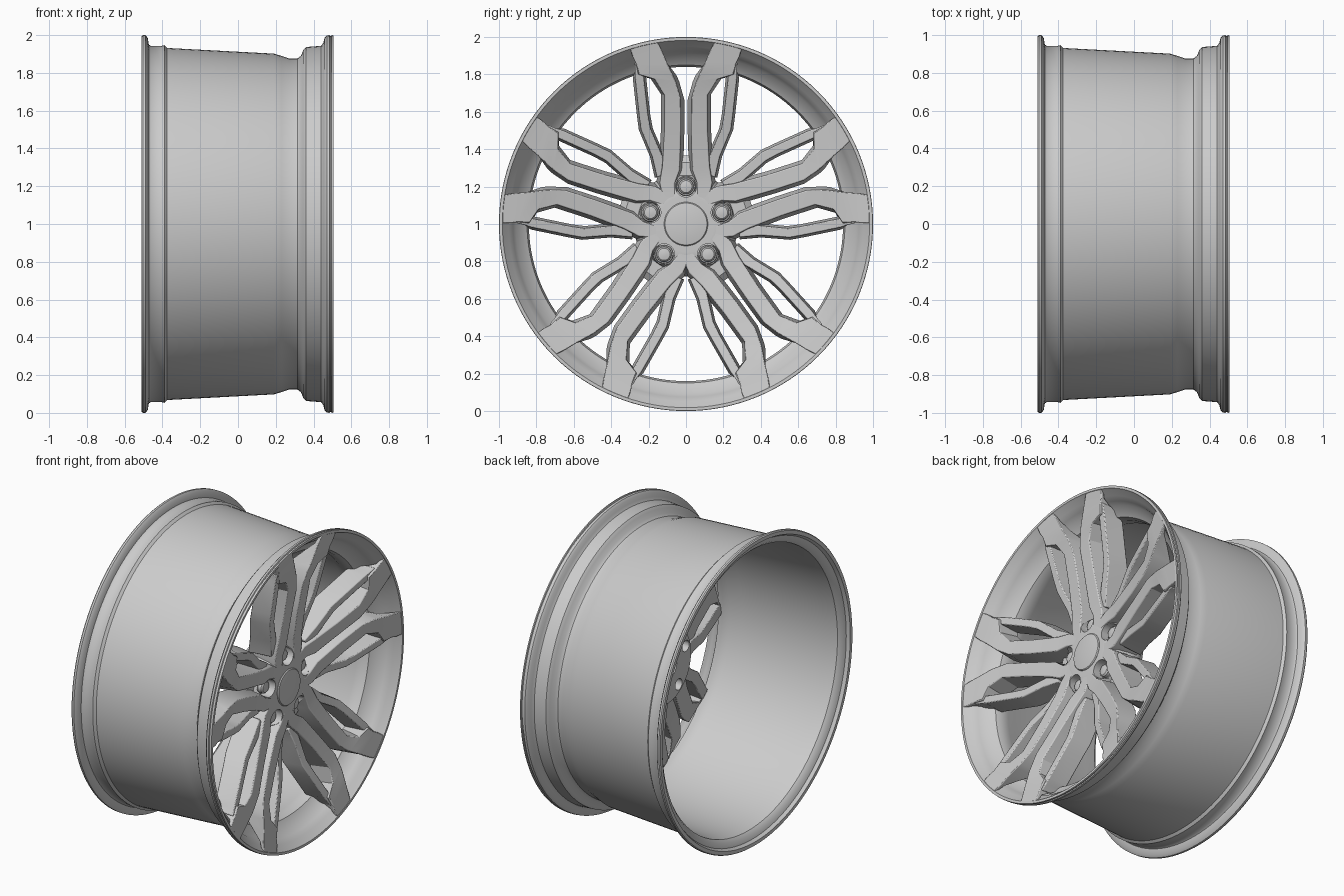
import bpy, bmesh, math

if "Cube" in bpy.data.objects:
    bpy.data.objects.remove(bpy.data.objects["Cube"])

def finish(name, bm, angle=30):
    bmesh.ops.recalc_face_normals(bm, faces=bm.faces)
    me = bpy.data.meshes.new(name)
    bm.to_mesh(me)
    bm.free()
    ob = bpy.data.objects.new(name, me)
    bpy.context.collection.objects.link(ob)
    smooth(ob, angle)
    return ob

def smooth(ob, angle=30):
    bpy.ops.object.select_all(action='DESELECT')
    ob.select_set(True)
    bpy.context.view_layer.objects.active = ob
    bpy.ops.object.shade_smooth_by_angle(angle=math.radians(angle))

def revolve(bm, profile, n, cy=0.0, cz=1.0, closed=False):
    """Spin (x, r) points about an axis parallel to x; r = 0 gives a pole."""
    rings = []
    for x, r in profile:
        if r == 0:
            rings.append([bm.verts.new((x, cy, cz))] * n)
        else:
            rings.append([bm.verts.new((x, cy + r * math.cos(2 * math.pi * i / n),
                                        cz + r * math.sin(2 * math.pi * i / n))) for i in range(n)])
    pairs = list(zip(rings, rings[1:])) + ([(rings[-1], rings[0])] if closed else [])
    for a, b in pairs:
        for i in range(n):
            j = (i + 1) % n
            bm.faces.new(list(dict.fromkeys((a[i], a[j], b[j], b[i]))))

def place(k, v, u, x):
    """Local spoke coordinates (v across, u outward) of lug k to world."""
    a = math.radians(90 + 72 * k)
    return (x, u * math.cos(a) + v * math.sin(a), 1 + u * math.sin(a) - v * math.cos(a))

def loft(bm, stations, k, side, draft):
    """Bar through stations (vL, uL, vR, uR, front x, back x), wider at the back."""
    rows = []
    for vl, ul, vr, ur, xf, xb in stations:
        d = draft / math.hypot(vr - vl, ur - ul)
        dv, du = (vr - vl) * d, (ur - ul) * d
        pts = [(vl, ul, xf), (vr, ur, xf), (vr + dv, ur + du, xb), (max(vl - dv, 0.008), ul - du, xb)]
        if ul > .8:   # no draft where the tip enters the rim
            pts[2], pts[3] = (vr, ur, xb), (vl, ul, xb)
        rows.append([bm.verts.new(place(k, side * v, u, x)) for v, u, x in pts])
    for a, b in zip(rows, rows[1:]):
        for i in range(4):
            j = (i + 1) % 4
            bm.faces.new((a[i], a[j], b[j], b[i]))
    bm.faces.new(rows[0])
    bm.faces.new(rows[-1])

# Rim barrel with drop centre and both lips
outer = [(-.51, .995), (-.503, 1), (-.49, 1), (-.478, .985), (-.472, .95), (-.46, .942), (-.41, .942),
         (-.39, .947), (-.375, .932), (.19, .902), (.23, .89), (.27, .877), (.315, .877), (.333, .89),
         (.345, .92), (.36, .937), (.44, .943), (.452, .96), (.458, .985), (.47, .998), (.485, 1),
         (.488, .994), (.493, .994), (.496, 1), (.505, .998)]
inner = [(.505, .982), (.495, .975), (.465, .948), (.435, .925), (.40, .91), (.36, .85), (.33, .84),
         (.27, .842), (.20, .868), (-.38, .903), (-.46, .912), (-.48, .93), (-.49, .96), (-.51, .972)]
bm = bmesh.new()
revolve(bm, outer + inner, 128, closed=True)
finish("rim_barrel", bm, 35)

# Five mirrored pairs of main spokes and thin side branches
main = [(.06, .13, .12, .13, .365, .19), (.06, .22, .14, .22, .367, .20), (.034, .29, .125, .31, .377, .22),
        (.028, .50, .115, .50, .412, .27), (.028, .67, .115, .69, .447, .31), (.056, .765, .17, .775, .466, .33),
        (.07, .795, .255, .80, .474, .335), (.10, .86, .268, .86, .485, .40),
        (.125, .92, .284, .89, .493, .465), (.155, .978, .30, .943, .504, .489)]
branch = [(.10, .27, .155, .25, .35, .19), (.125, .36, .18, .36, .366, .22), (.19, .51, .24, .505, .397, .26),
          (.203, .58, .250, .58, .415, .28), (.225, .78, .272, .78, .458, .325),
          (.23, .82, .272, .822, .465, .345), (.235, .86, .275, .865, .475, .41)]
for name, stations, draft in (("main_spokes", main, .02), ("side_branches", branch, .013)):
    bm = bmesh.new()
    for k in range(5):
        for side in (1, -1):
            loft(bm, stations, k, side, draft)
    ob = finish(name, bm)
    bev = ob.modifiers.new("soft_edges", 'BEVEL')
    bev.width, bev.segments, bev.limit_method = .005, 2, 'ANGLE'
    bev.angle_limit = math.radians(40)

# Webs joining each spoke pair beneath the lug pocket
bm = bmesh.new()
for k in range(5):
    loft(bm, [(-.045, .24, .045, .24, .29, .20), (-.045, .33, .045, .33, .29, .21),
              (-.045, .365, .045, .365, .26, .22)], k, 1, 0)
finish("spoke_webs", bm)

# Hub with front lug pockets, rear bolt holes and centre bore
bm = bmesh.new()
revolve(bm, [(.366, 0), (.366, .15), (.363, .205), (.35, .23), (.32, .25), (.26, .27), (.20, .28),
             (.17, .27), (.15, .25), (.135, .245), (.135, 0)], 80)
hub = finish("hub", bm)
bm = bmesh.new()
revolve(bm, [(.05, 0), (.05, .10), (.27, .10), (.27, 0)], 48)
for k in range(5):
    _, y, z = place(k, 0, .2, 0)
    revolve(bm, [(.265, 0), (.265, .056), (.45, .056), (.45, 0)], 32, y, z)
    revolve(bm, [(.05, 0), (.05, .036), (.21, .036), (.21, 0)], 24, y, z)
cutter = finish("hub_cutter", bm)
cutter.hide_render = True
mod = hub.modifiers.new("holes", 'BOOLEAN')
mod.operation, mod.solver, mod.object = 'DIFFERENCE', 'EXACT', cutter
bpy.context.view_layer.objects.active = hub
bpy.ops.object.modifier_apply(modifier=mod.name)
bpy.data.objects.remove(cutter)
smooth(hub)

# Domed centre cap
bm = bmesh.new()
revolve(bm, [(.33, 0), (.33, .117), (.368, .117), (.374, .112), (.379, .08), (.382, .04), (.383, 0)], 64)
finish("centre_cap", bm)

# Lug nuts: collar with domed head
bm = bmesh.new()
for k in range(5):
    _, y, z = place(k, 0, .2, 0)
    revolve(bm, [(.26, 0), (.26, .051), (.30, .051), (.306, .047), (.306, .041), (.328, .04),
                 (.336, .032), (.339, .015), (.34, 0)], 32, y, z)
finish("lug_nuts", bm)
